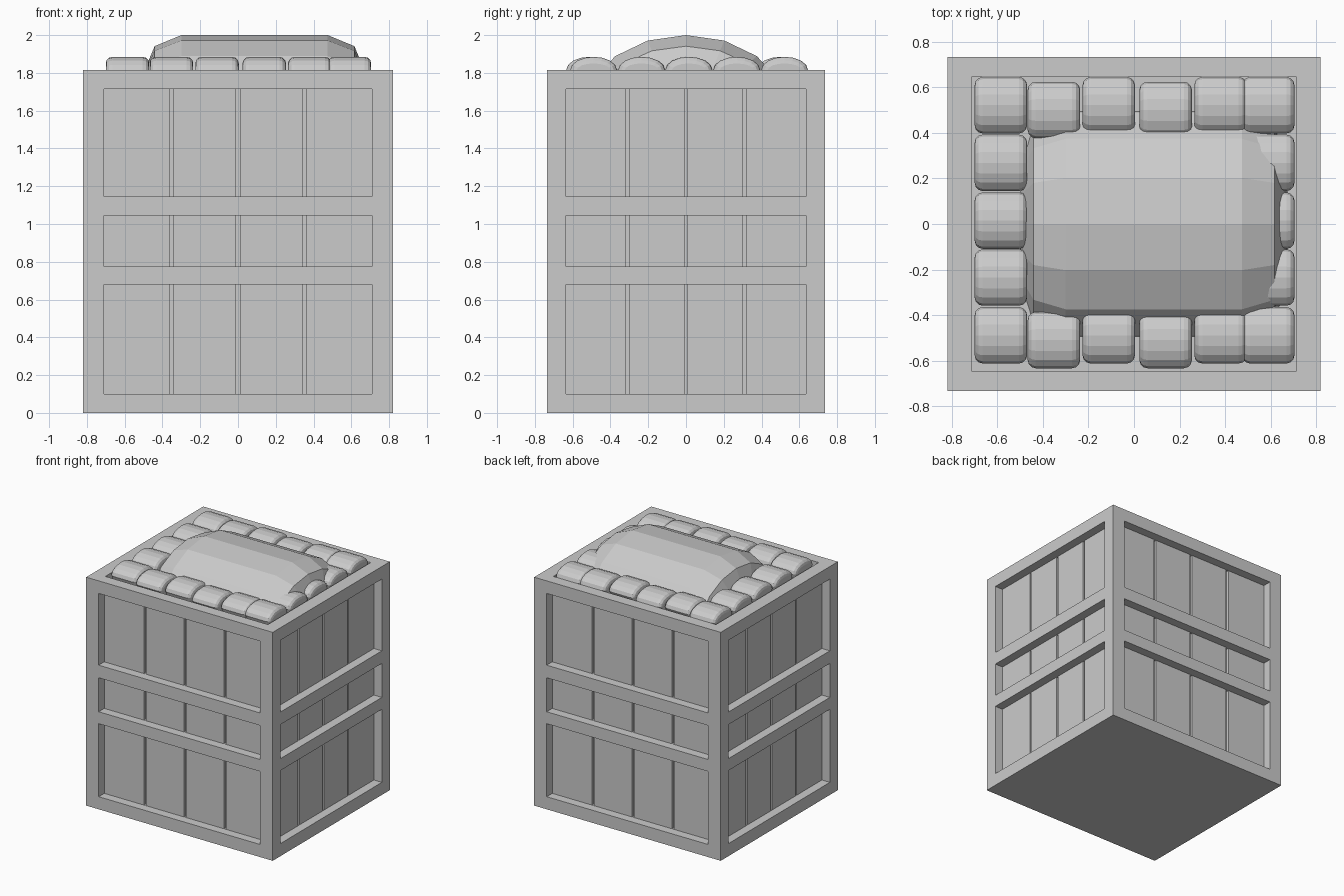
import bpy, bmesh, math
from mathutils import Matrix, Vector

if "Cube" in bpy.data.objects:
    bpy.data.objects.remove(bpy.data.objects["Cube"])


def add_object(name, bm):
    bmesh.ops.recalc_face_normals(bm, faces=bm.faces)
    me = bpy.data.meshes.new(name)
    bm.to_mesh(me)
    bm.free()
    ob = bpy.data.objects.new(name, me)
    bpy.context.collection.objects.link(ob)
    return ob


def box(bm, lo, hi):
    lo, hi = Vector(lo), Vector(hi)
    m = Matrix.Translation((lo + hi) / 2) @ Matrix.Diagonal((*(hi - lo), 1))
    bmesh.ops.create_cube(bm, size=1, matrix=m)


def carve(target, name, boxes):
    """Subtract a set of boxes from the target."""
    bm = bmesh.new()
    for lo, hi in boxes:
        box(bm, lo, hi)
    cutter = add_object(name, bm)
    cutter.hide_render = True
    mod = target.modifiers.new(name, 'BOOLEAN')
    mod.operation, mod.solver, mod.object = 'DIFFERENCE', 'EXACT', cutter
    bpy.context.view_layer.objects.active = target
    bpy.ops.object.modifier_apply(modifier=name)
    bpy.data.objects.remove(cutter)


def bundle(name, x0, x1, y, z, a, b, w, steps, sides=16):
    """Squashed cylinder along x with rounded ends of size w."""
    bm = bmesh.new()
    arc = [(w * (1 - math.sin(t)), w * (1 - math.cos(t)))
           for t in (math.pi / 2 * (1 - i / steps) for i in range(steps + 1))]
    arc.sort()
    ends = [(x0 + dx, d) for dx, d in
            [(w * (1 - math.sin(i * math.pi / 2 / steps)),
              w * (1 - math.cos(i * math.pi / 2 / steps))) for i in range(steps, -1, -1)]]
    ends = [(x0 + w - w * math.cos(i * math.pi / 2 / steps),
             w - w * math.sin(i * math.pi / 2 / steps)) for i in range(steps + 1)]
    stations = ends + [(x0 + x1 - x, d) for x, d in reversed(ends)]
    rings = []
    for x, d in stations:
        rings.append([bm.verts.new((x, y + (a - d) * math.sin(k * math.tau / sides),
                                    z + (b - d) * math.cos(k * math.tau / sides)))
                      for k in range(sides)])
    for r, s in zip(rings, rings[1:]):
        for k in range(sides):
            n = (k + 1) % sides
            bm.faces.new((r[k], r[n], s[n], s[k]))
    bm.faces.new(rings[0])
    bm.faces.new(rings[-1])
    return add_object(name, bm)


# crate body with recessed panels on four sides and an open tray on top
HX, HY, H, DEPTH = 0.82, 0.735, 1.815, 0.07
ROWS = ((0.10, 0.68), (0.775, 1.045), (1.145, 1.715))
bm = bmesh.new()
box(bm, (-HX, -HY, 0), (HX, HY, H))
crate = add_object("crate", bm)

panels = [((-0.715, -0.645, H - DEPTH), (0.715, 0.645, H + 0.1))]
grooves = []
for z0, z1 in ROWS:
    for s in (-1, 1):
        def span(u0, u1, inner, outer, axis, pad=0.0):
            d0, d1 = sorted((s * inner, s * outer))
            if axis == 'y':
                return (u0, d0, z0 + pad), (u1, d1, z1 - pad)
            return (d0, u0, z0 + pad), (d1, u1, z1 - pad)
        panels.append(span(-0.71, 0.71, HY - DEPTH, HY + 0.1, 'y'))
        panels.append(span(-0.635, 0.635, HX - DEPTH, HX + 0.1, 'x'))
        # gaps between the planks
        for g in (-1, 0, 1):
            grooves.append(span(g * 0.352 - 0.01, g * 0.352 + 0.01,
                                HY - DEPTH - 0.02, HY - 0.02, 'y', 0.001))
            grooves.append(span(g * 0.31 - 0.008, g * 0.31 + 0.008,
                                HX - DEPTH - 0.02, HX - 0.02, 'x', 0.001))
carve(crate, "panel_recesses", panels)
carve(crate, "plank_gaps", grooves)

# small rolls around the edge of the tray
COLS = (-0.70, -0.467, -0.226, 0.024, 0.265, 0.475)
YS = (-0.489, -0.235, 0.015, 0.269, 0.522)
spots = []
for i, x in enumerate(COLS):
    drop = 0.021 if i in (1, 3) else 0
    spots += [(x, YS[0] - drop), (x, YS[4] - drop)]
for y in YS[1:4]:
    spots += [(COLS[0], y), (COLS[5], y)]
for n, (x, y) in enumerate(spots):
    bundle(f"small_roll_{n + 1}", x, x + 0.23, y, H, 0.124, 0.07, 0.035, 3)

# large sack in the middle
bundle("large_sack", -0.50, 0.675, 0, 1.62, 0.53, 0.38, 0.2, 2)
